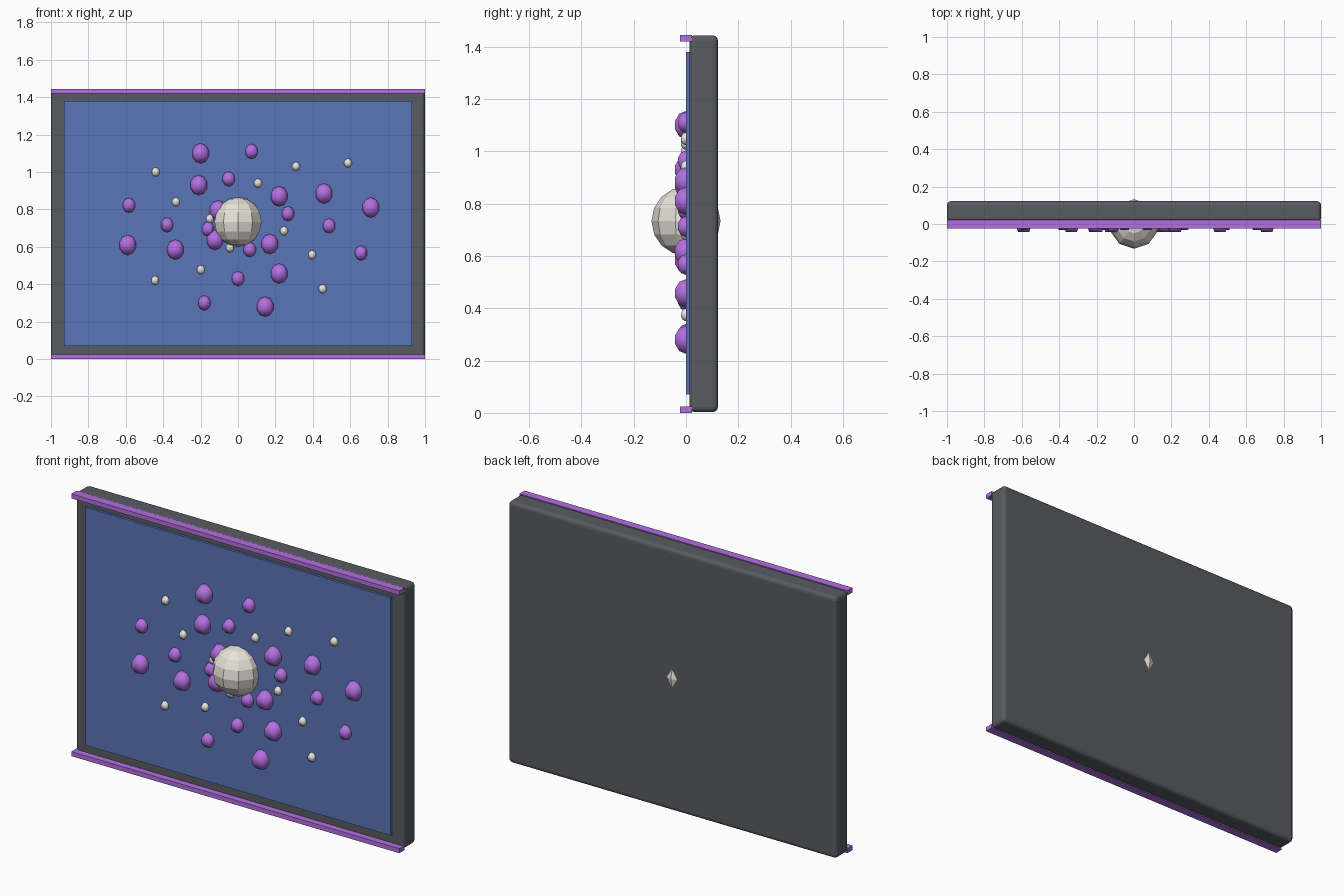
import bpy
import bmesh
from mathutils import Vector

if "Cube" in bpy.data.objects:
    bpy.data.objects.remove(bpy.data.objects["Cube"])


def material(name, rgb):
    m = bpy.data.materials.new(name)
    m.diffuse_color = (*rgb, 1)
    m.use_nodes = True
    m.node_tree.nodes["Principled BSDF"].inputs["Base Color"].default_value = m.diffuse_color
    return m


DARK = material("dark_grey", (0.10, 0.105, 0.12))
BLUE = material("blue", (0.10, 0.18, 0.48))
PURPLE = material("purple", (0.45, 0.16, 0.75))
CREAM = material("cream", (0.80, 0.77, 0.70))


def finish(name, bm, mat, smooth=False):
    mesh = bpy.data.meshes.new(name)
    for f in bm.faces:
        f.smooth = smooth
    bm.to_mesh(mesh)
    bm.free()
    mesh.materials.append(mat)
    ob = bpy.data.objects.new(name, mesh)
    bpy.context.collection.objects.link(ob)
    return ob


def box(name, lo, hi, mat):
    lo, hi = Vector(lo), Vector(hi)
    bm = bmesh.new()
    bmesh.ops.create_cube(bm, size=1)
    bmesh.ops.scale(bm, vec=hi - lo, verts=bm.verts)
    bmesh.ops.translate(bm, vec=(lo + hi) / 2, verts=bm.verts)
    return finish(name, bm, mat)


def ball(name, x, z, r, segments, rings, mat, smooth):
    bm = bmesh.new()
    bmesh.ops.create_uvsphere(bm, u_segments=segments, v_segments=rings, radius=r)
    bmesh.ops.translate(bm, vec=(x, 0, z), verts=bm.verts)
    return finish(name, bm, mat, smooth)


# Rounded backing frame
frame = box("frame", (-1, 0.013, 0.003), (1, 0.122, 1.443), DARK)
bev = frame.modifiers.new("rounding", 'BEVEL')
bev.width = 0.02
bev.segments = 3

# Blue display panel
box("panel", (-0.93, 0, 0.07), (0.93, 0.02, 1.38), BLUE)

# Edge strips along bottom and top
box("bottom_strip", (-1, -0.023, 0), (1, 0.022, 0.025), PURPLE)
box("top_strip", (-1, -0.023, 1.42), (1, 0.022, 1.445), PURPLE)

# Large central ball, poking slightly through the back
ball("central_ball", 0, 0.733, 0.132, 10, 8, CREAM, False)

# Scattered beads in a swirl, as (x, z)
large = [(-.2, 1.1), (-.21, .93), (.22, .87), (.46, .885), (.71, .81), (-.59, .61),
         (-.335, .585), (.17, .615), (.22, .457), (.145, .28), (-.123, .637), (-.107, .795)]
medium = [(.072, 1.11), (-.05, .963), (.267, .777), (.487, .712), (.658, .567), (-.583, .822),
          (-.38, .717), (-.16, .695), (.063, .585), (0, .43), (-.18, .3)]
small = [(-.44, 1.0), (.31, 1.03), (.588, 1.048), (.107, .94), (-.332, .84), (.246, .685),
         (.396, .557), (.452, .375), (-.443, .42), (-.198, .477), (-.043, .595), (-.15, .75)]
for label, points, r, mat in (("large_bead", large, 0.054, PURPLE),
                              ("medium_bead", medium, 0.04, PURPLE),
                              ("small_bead", small, 0.025, CREAM)):
    for i, (x, z) in enumerate(points):
        ball(f"{label}_{i + 1}", x, z, r, 5, 5, mat, True)
